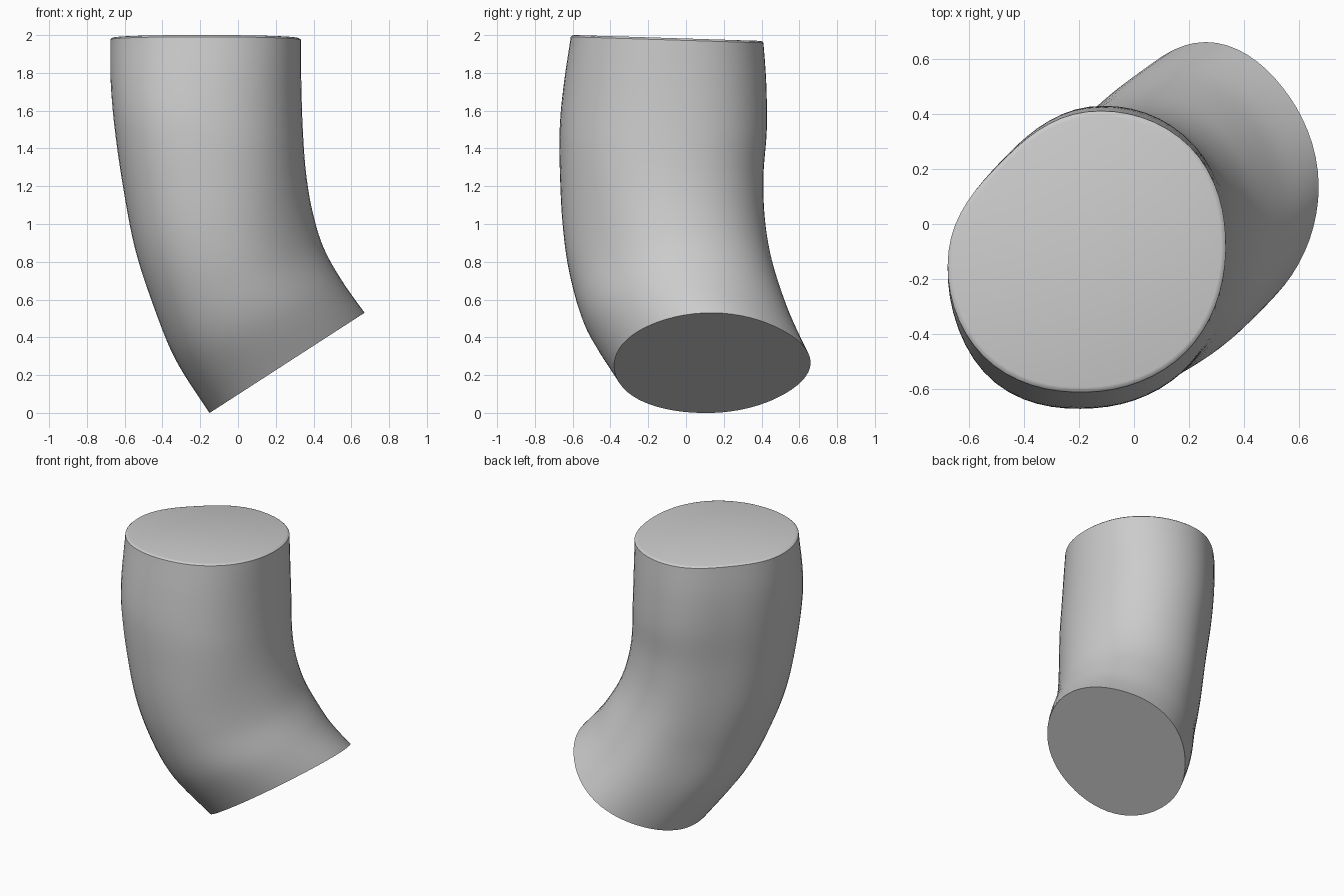
import bpy, bmesh, math

if "Cube" in bpy.data.objects:
    bpy.data.objects.remove(bpy.data.objects["Cube"])

# Section rings, top to bottom: left x, left z, right x, right z, min y, max y
SECTIONS = [
    (-.678, 1.975, .333, 1.975, -.61, .412),
    (-.675, 1.75, .335, 1.75, -.645, .427),
    (-.652, 1.5, .343, 1.5, -.667, .43),
    (-.609, 1.2, .36, 1.27, -.664, .412),
    (-.548, .88, .393, 1.07, -.647, .425),
    (-.46, .60, .45, .88, -.608, .472),
    (-.335, .29, .55, .70, -.53, .555),
    (-.15, 0, .67, .53, -.38, .66),
]
# Outline radius every 45 degrees at chosen heights; the tube is flattened on one side
OUTLINES = [
    (0, [1, 1.05, .99, .88, .99, 1.05, 1, 1.01]),
    (2, [1, 1.05, .99, .88, .99, 1.09, 1, 1.0]),
    (5, [1, 1.04, .99, .90, .99, 1.09, 1, .94]),
    (7, [1, .965, 1, .96, 1, 1.05, 1, .985]),
]
SIDES, STEPS = 64, 6


def spline(p0, p1, p2, p3, t):
    return .5 * (2 * p1 + (p2 - p0) * t + (2 * p0 - 5 * p1 + 4 * p2 - p3) * t * t
                 + (3 * p1 - p0 - 3 * p2 + p3) * t ** 3)


def outline_radius(i, u):
    for (ua, a), (ub, b) in zip(OUTLINES, OUTLINES[1:]):
        if u <= ub:
            break
    w = (u - ua) / (ub - ua)
    w = w * w * (3 - 2 * w)
    outline = [p + (q - p) * w for p, q in zip(a, b)]
    k, t = divmod(i * 8 / SIDES, 1)
    return spline(*[outline[(int(k) + d) % 8] for d in (-1, 0, 1, 2)], t)


def section(u):
    k = min(int(u), len(SECTIONS) - 2)
    ends = [SECTIONS[max(0, min(len(SECTIONS) - 1, k + d))] for d in (-1, 0, 1, 2)]
    return [spline(*vals, u - k) for vals in zip(*ends)]


def add_ring(bm, u, scale=1, lift=0):
    xl, zl, xr, zr, y0, y1 = section(u)
    ring = []
    for i in range(SIDES):
        a = math.tau * i / SIDES
        r = scale * outline_radius(i, u)
        c, s = r * math.cos(a), r * math.sin(a)
        z = (zl + zr) / 2 + (zr - zl) / 2 * c + lift
        z -= .016 * s * max(0, 1 - u)          # top face leans slightly back
        ring.append(bm.verts.new(((xl + xr) / 2 + (xr - xl) / 2 * c,
                                  (y0 + y1) / 2 + (y1 - y0) / 2 * s, z)))
    return ring


# Bent tube with a softened top rim and a sharp lower cut
bm = bmesh.new()
rings = [add_ring(bm, 0, .965, .01), add_ring(bm, 0, .985, .007)]
rings += [add_ring(bm, i / STEPS) for i in range((len(SECTIONS) - 1) * STEPS + 1)]
for a, b in zip(rings, rings[1:]):
    for i in range(SIDES):
        j = (i + 1) % SIDES
        bm.faces.new((a[i], b[i], b[j], a[j]))
bm.faces.new(rings[0])
bm.faces.new(rings[-1][::-1])
bmesh.ops.recalc_face_normals(bm, faces=bm.faces)
mesh = bpy.data.meshes.new("bent_tube")
bm.to_mesh(mesh)
bm.free()
tube = bpy.data.objects.new("bent_tube", mesh)
bpy.context.collection.objects.link(tube)

bpy.context.view_layer.objects.active = tube
tube.select_set(True)
bpy.ops.object.shade_smooth_by_angle(angle=math.radians(40))
